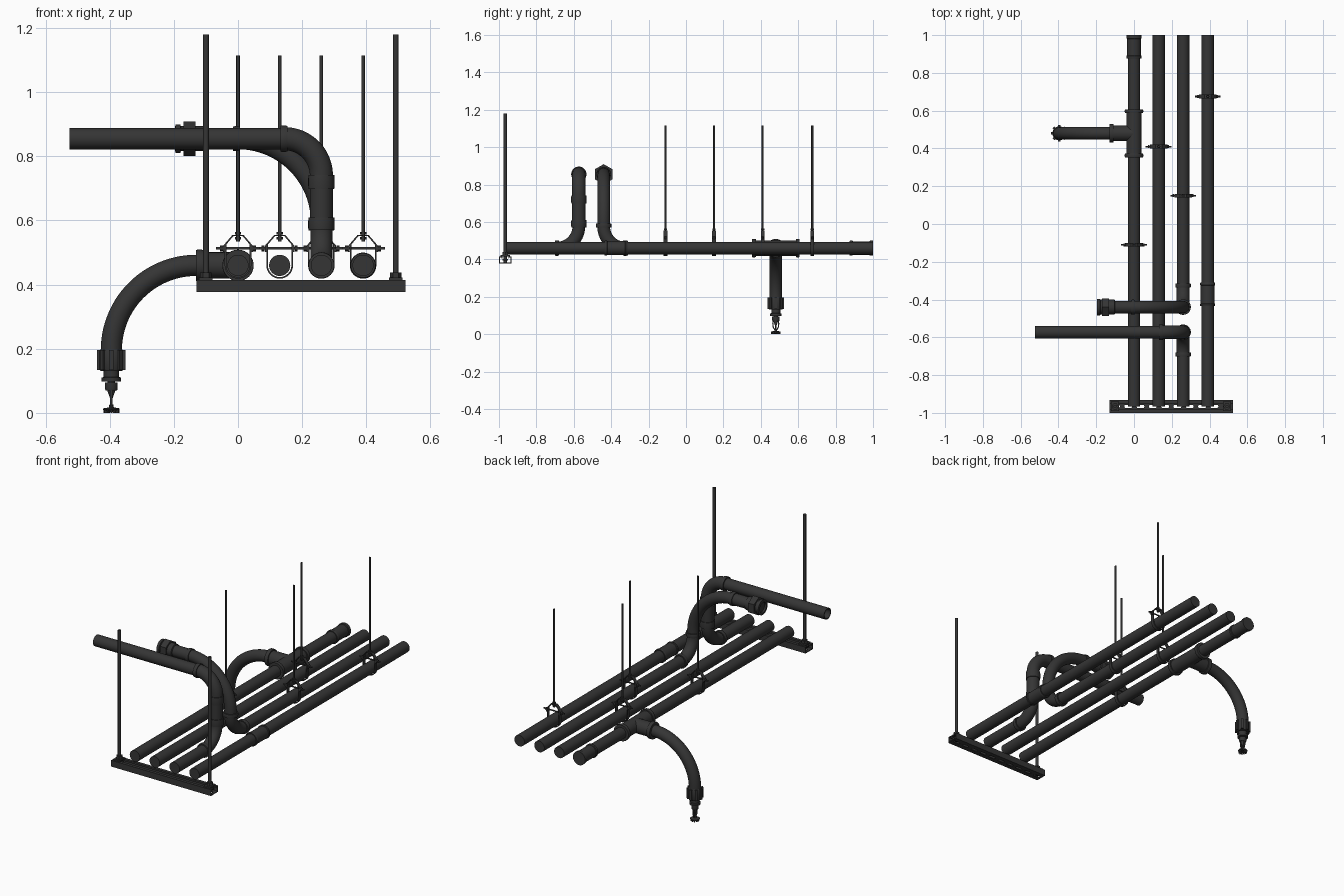
import bpy, bmesh, math
from mathutils import Vector as V

if "Cube" in bpy.data.objects:
    bpy.data.objects.remove(bpy.data.objects["Cube"])

DARK = bpy.data.materials.new("dark_steel")
DARK.diffuse_color = (0.035, 0.035, 0.035, 1)
DARK.use_nodes = True
DARK.node_tree.nodes["Principled BSDF"].inputs["Base Color"].default_value = DARK.diffuse_color
R, Z = 0.033, 0.46          # pipe radius, height of the pipe run
X, Y, UP = V((1, 0, 0)), V((0, 1, 0)), V((0, 0, 1))


def finish(name, bm, smooth=True):
    bmesh.ops.recalc_face_normals(bm, faces=bm.faces)
    me = bpy.data.meshes.new(name)
    bm.to_mesh(me)
    bm.free()
    ob = bpy.data.objects.new(name, me)
    bpy.context.collection.objects.link(ob)
    me.materials.append(DARK)
    if smooth:
        bpy.ops.object.select_all(action='DESELECT')
        ob.select_set(True)
        bpy.context.view_layer.objects.active = ob
        bpy.ops.object.shade_smooth_by_angle(angle=math.radians(35))
    return ob


def skin(bm, rings):
    loops = [[bm.verts.new(p) for p in ring] for ring in rings]
    n = len(loops[0])
    for a, b in zip(loops, loops[1:]):
        for i in range(n):
            bm.faces.new((a[i], a[(i + 1) % n], b[(i + 1) % n], b[i]))
    bm.faces.new(loops[0])
    bm.faces.new(loops[-1])


def lathe(name, origin, axis, profile, n=32, smooth=True):
    """Stack of circles: profile is (radius, distance along axis)."""
    o, q = V(origin), UP.rotation_difference(axis)
    bm = bmesh.new()
    skin(bm, [[o + q @ V((r * math.cos(math.tau * i / n), r * math.sin(math.tau * i / n), t))
               for i in range(n)] for r, t in profile])
    return finish(name, bm, smooth)


def rod(name, a, b, r, n=32):
    a, b = V(a), V(b)
    return lathe(name, a, (b - a).normalized(), [(r, 0), (r, (b - a).length)], n)


def collar(name, origin, axis, r=0.041, w=0.022):
    """Rolled bead around a fitting mouth, centred on origin."""
    return lathe(name, origin, axis, [(r - .007, -w / 2), (r - .001, -w / 2), (r, -w / 4),
                                      (r, w / 4), (r - .001, w / 2), (r - .007, w / 2)])


def bend(name, start, d0, d1, rad, r=R, steps=20, n=32):
    """Quarter bend leaving start along d0 and ending along d1."""
    c, side = V(start) + d1 * rad, d0.cross(d1)
    bm, rings = bmesh.new(), []
    for k in range(steps + 1):
        a = math.pi / 2 * k / steps
        out = -d1 * math.cos(a) + d0 * math.sin(a)
        rings.append([c + out * rad + r * (out * math.cos(t) + side * math.sin(t))
                      for t in (math.tau * i / n for i in range(n))])
    skin(bm, rings)
    return finish(name, bm)


def box(name, c, size):
    bm = bmesh.new()
    bmesh.ops.create_cube(bm, size=1)
    for v in bm.verts:
        v.co = V((v.co.x * size[0], v.co.y * size[1], v.co.z * size[2])) + V(c)
    return finish(name, bm, False)


def strap(name, pts, y, w, t):
    """Flat band following points in the xz plane."""
    pts = [V((p[0], 0, p[1])) for p in pts]
    bm, rings = bmesh.new(), []
    for i, p in enumerate(pts):
        d = (pts[min(i + 1, len(pts) - 1)] - pts[max(i - 1, 0)]).normalized()
        nrm = V((-d.z, 0, d.x)) * t / 2
        rings.append([p + nrm * s + Y * (y + u * w / 2) for s, u in ((1, 1), (1, -1), (-1, -1), (-1, 1))])
    skin(bm, rings)
    return finish(name, bm)


# straight pipe runs
for i, (a, b) in enumerate([(-.965, 1), (-.965, 1), (-.965, -.69), (-.33, 1), (-.965, 1)]):
    x = (0, .13, .26, .26, .39)[i]
    rod(f"pipe_run_{i + 1}", (x, a, Z), (x, b, Z), R)

# coupling on the outer pipe and end coupling on the first pipe
lathe("pipe_coupling", (.39, -.435, Z), Y,
      [(.038, 0), (.04, .003), (.04, .012), (.037, .015), (.037, .11), (.04, .113), (.04, .122), (.038, .125)])
lathe("end_coupling", (0, .875, Z), Y,
      [(.038, 0), (.04, .003), (.04, .015), (.036, .018), (.036, .105), (.04, .108), (.04, .125), (.031, .125), (.031, .115)])

# tee with branch
rod("tee_body", (0, .36, Z), (0, .6, Z), .041)
rod("tee_branch", (0, .48, Z), (-.12, .48, Z), .041)
for y in (.363, .597):
    collar("tee_collar", (0, y, Z), Y, .049, .02)
collar("tee_branch_collar", (-.12, .48, Z), X, .049, .022)
bend("drop_bend", (-.13, .48, Z), -X, -UP, .265, .033, 28)

# sprinkler head at the end of the drop
S = (-.395, .48, 0)
lathe("head_coupling", S, UP, [(.034, .131), (.037, .136), (.037, .192), (.034, .198)])
for k in range(8):
    a = math.tau * k / 8
    ob = box("coupling_rib", (.037, 0, .165), (.014, .014, .062))
    ob.location, ob.rotation_euler = S, (0, 0, a)
lathe("head_adapter", S, UP, [(.018, .07), (.02, .075), (.02, .094), (.012, .094), (.012, .098), (.03, .098),
                              (.03, .11), (.024, .112), (.024, .132)])
for s in (-1, 1):
    ob = strap("frame_arm", [(s * .014, .075), (s * .016, .055), (s * .013, .035), (s * .003, .02)], 0, .008, .006)
    ob.location, ob.rotation_euler = S, (0, 0, math.pi / 2)
lathe("head_plug", S, UP, [(.003, .02), (.004, .045), (.013, .071)], 16)
lathe("deflector", S, UP, [(.006, .002), (.012, .004), (.026, .01), (.026, .014), (.008, .017), (.006, .026)], 24)
for k in range(12):
    a = math.tau * k / 12
    ob = box("deflector_tooth", (.018, 0, .005), (.014, .004, .01))
    ob.location, ob.rotation_euler = S, (0, 0, a)

# front riser: elbow up, sleeve, elbow left, long pipe
H, yf, yb = .855, -.573, -.44
bend("front_lower_elbow", (.26, -.69, Z), Y, UP, .117, .034)
rod("front_riser", (.26, yf, .57), (.26, yf, .74), .036)
collar("front_elbow_collar", (.26, -.69, Z), Y)
collar("riser_collar_low", (.26, yf, .59), UP, .041, .04)
collar("riser_collar_high", (.26, yf, .72), UP, .041, .045)
bend("front_upper_elbow", (.26, yf, H - .115), UP, -X, .115, .036)
collar("long_pipe_collar", (.143, yf, H), X)
lathe("long_pipe", (.15, yf, H), -X, [(R, 0), (R, .675), (R - .006, .675), (R - .006, .6)])

# rear riser: elbow up, wide sweep left, threaded union
bend("rear_lower_elbow", (.26, -.325, Z), -Y, UP, .115, .034)
collar("rear_elbow_collar", (.26, -.325, Z), Y)
collar("rear_riser_collar", (.26, yb, .58), UP)
rod("rear_riser", (.26, yb, .57), (.26, yb, .605), R)
bend("rear_sweep", (.26, yb, H - .26), UP, -X, .26, R, 28)
collar("sweep_collar", (-.005, yb, H), X, .039)
rod("rear_stub", (.005, yb, H), (-.17, yb, H), R)
lathe("union_sleeve", (-.1, yb, H), -X, [(.034, 0), (.039, .003), (.039, .078), (.044, .08), (.044, .095), (.03, .097), (.03, .085)])
lathe("union_nut", (-.132, yb, H), -X, [(.054, 0), (.054, .038)], 6, False)

# clevis hangers with rods
for i, (x, y) in enumerate([(0, -.11), (.13, .41), (.26, .15), (.39, .675)]):
    arc = [(x + .039 * math.cos(a), Z + .039 * math.sin(a))
           for a in (-math.pi * k / 16 for k in range(17))]
    strap(f"hanger_strap_{i}", [(x + .039, .525)] + arc + [(x - .039, .525)], y, .02, .005)
    strap(f"hanger_yoke_{i}", [(x - .044, .502), (x - .044, .52), (x - .016, .553),
                               (x + .016, .553), (x + .044, .52), (x + .044, .502)], y, .02, .005)
    rod(f"hanger_bolt_{i}", (x - .068, y, .513), (x + .068, y, .513), .004, 16)
    for s in (-1, 1):
        rod(f"bolt_nut_{i}", (x + s * .047, y, .513), (x + s * .056, y, .513), .009, 6)
    rod(f"hanger_rod_{i}", (x, y, .535), (x, y, 1.115), .0055, 16)
    for z in (.54, .556):
        rod(f"rod_nut_{i}", (x, y, z), (x, y, z + .008), .01, 6)

# slotted strut channel, open at the top
prof = [(-.034, .414), (-.034, .377), (.034, .377), (.034, .414), (.016, .414), (.016, .404),
        (.02, .404), (.02, .409), (.029, .409), (.029, .382), (-.029, .382), (-.029, .409),
        (-.02, .409), (-.02, .404), (-.016, .404), (-.016, .414)]
bm = bmesh.new()
skin(bm, [[V((x, -.966 + p[0], p[1])) for p in prof] for x in (-.13, .523)])
strut = finish("strut_channel", bm, False)
bm = bmesh.new()
for k in range(10):
    x = -.096 + k * .0652
    q = [(x + (.012 if math.cos(a) > 0 else -.012) + .009 * math.cos(a), -.966 + .009 * math.sin(a))
         for a in (math.tau * (j + .5) / 12 for j in range(12))]
    skin(bm, [[V((*p, z)) for p in q] for z in (.37, .39)])
cut = finish("slot_cutter", bm, False)
cut.hide_render = cut.hide_viewport = True
mod = strut.modifiers.new("slots", 'BOOLEAN')
mod.operation, mod.object, mod.solver = 'DIFFERENCE', cut, 'EXACT'

# strut rods with washers and nuts
for x in (-.1, .492):
    rod("strut_rod", (x, -.966, .383), (x, -.966, 1.18), .009, 20)
    box("strut_washer", (x, -.966, .418), (.042, .05, .008))
    rod("strut_nut", (x, -.966, .42), (x, -.966, .438), .018, 6)
    box("channel_nut", (x, -.966, .399), (.035, .03, .008))
